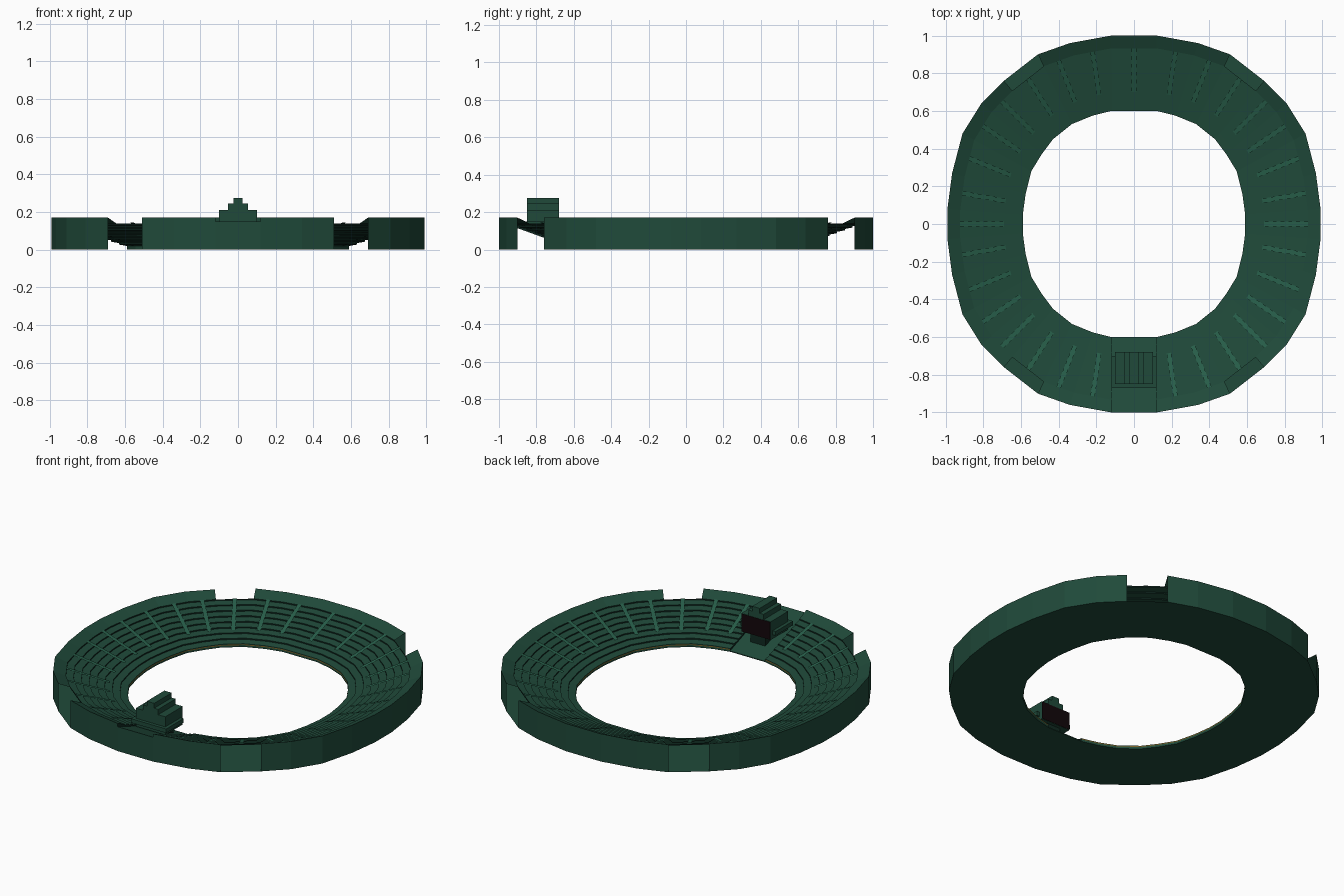
import bpy, bmesh
from mathutils import Vector

if "Cube" in bpy.data.objects:
    bpy.data.objects.remove(bpy.data.objects["Cube"])


def material(name, rgb):
    m = bpy.data.materials.new(name)
    m.diffuse_color = (*rgb, 1)
    m.use_nodes = True
    m.node_tree.nodes["Principled BSDF"].inputs["Base Color"].default_value = m.diffuse_color
    return m


GREEN = material("green", (0.014, 0.068, 0.042))
LIGHT = material("light_green", (0.02, 0.11, 0.066))
DARK = material("dark_green", (0.005, 0.022, 0.015))
GOLD = material("gold", (0.2, 0.12, 0.02))
BLACK = material("screen_black", (0.006, 0.002, 0.003))

# quarter outline: outer and matching inner corners, back centre to right side
OUT = [(.12, 1), (.34, .96), (.51, .9), (.69, .76), (.81, .64), (.91, .48), (.965, .27), (.99, .08)]
INN = [(.12, .6), (.22, .575), (.33, .53), (.43, .45), (.49, .37), (.545, .28), (.575, .16), (.59, .05)]


def full_loop(q):
    half = q + [(x, -y) for x, y in reversed(q)]
    return [Vector((x, y, 0)) for x, y in half + [(-x, y) for x, y in reversed(half)]]


outer, inner = full_loop(OUT), full_loop(INN)
N = len(outer)
CORNERS = (2, 12, 18, 28)      # segments with the outer wall left open
FRONT = 15                     # segment carrying the press box
RIM_T, RIM_Z, TOP = 0.83, 0.14, 0.17


def at(i, t, z):
    p = inner[i % N].lerp(outer[i % N], t)
    return Vector((p.x, p.y, z))


def make(name, quads, mats):
    """quads: list of (points, material slot)"""
    bm = bmesh.new()
    for pts, slot in quads:
        f = bm.faces.new([bm.verts.new(p) for p in pts])
        f.material_index = slot
    bmesh.ops.remove_doubles(bm, verts=bm.verts, dist=1e-5)
    me = bpy.data.meshes.new(name)
    bm.to_mesh(me)
    bm.free()
    for m in mats:
        me.materials.append(m)
    ob = bpy.data.objects.new(name, me)
    bpy.context.collection.objects.link(ob)
    return ob


def box(name, x0, x1, y0, y1, z0, z1, mat):
    bpy.ops.mesh.primitive_cube_add(size=1, location=((x0 + x1) / 2, (y0 + y1) / 2, (z0 + z1) / 2))
    ob = bpy.context.object
    ob.name = name
    ob.scale = (x1 - x0, y1 - y0, z1 - z0)
    ob.data.materials.append(mat)
    return ob


# terrace profile: gently sloped tread, then a riser
STEPS = 8
profile = [(0, 0.0), (0, 0.02)]
for k in range(STEPS):
    t1 = RIM_T * (k + 1) / STEPS
    z0 = 0.02 + (RIM_Z - 0.02) * k / STEPS
    z1 = 0.02 + (RIM_Z - 0.02) * (k + 1) / STEPS
    profile += [(t1, z0 + (z1 - z0) * 0.5), (t1, z1)]


def ramp_z(t):
    return 0.005 + 0.145 * t


# seating bowl, rim, outer wall and floor, one segment at a time
bowl, rim, wall, floor = [], [], [], []
for i in range(N):
    j = i + 1
    floor.append(([at(i, 0, 0), at(i, 1, 0), at(j, 1, 0), at(j, 0, 0)], 0))
    if i == FRONT:
        continue
    for k, ((ta, za), (tb, zb)) in enumerate(zip(profile, profile[1:])):
        slot = 1 if (ta == tb and k > 0) else 0
        bowl.append(([at(i, ta, za), at(i, tb, zb), at(j, tb, zb), at(j, ta, za)], slot))
    if i not in CORNERS:
        rim.append(([at(i, RIM_T, RIM_Z), at(i, 1, TOP), at(j, 1, TOP), at(j, RIM_T, RIM_Z)], 0))
        wall.append(([at(i, 1, 0), at(j, 1, 0), at(j, 1, TOP), at(i, 1, TOP)], 0))
make("terraces", bowl, [GREEN, DARK])
make("upper_rim", rim, [GREEN])
make("outer_wall", wall, [GREEN])
make("floor", floor, [GREEN])

# lowered front bay: smooth ramp, low wall and side cheeks
bay = []
a, b = FRONT, FRONT + 1
bay.append(([at(a, 0, ramp_z(0)), at(a, 1, ramp_z(1)), at(b, 1, ramp_z(1)), at(b, 0, ramp_z(0))], 0))
bay.append(([at(a, 1, 0), at(b, 1, 0), at(b, 1, ramp_z(1)), at(a, 1, ramp_z(1))], 0))
bay.append(([at(a, 0, 0), at(a, 0, ramp_z(0)), at(b, 0, ramp_z(0)), at(b, 0, 0)], 0))
side = [p for p in profile[1:]] + [(1, TOP)]
for c in (a, b):
    for (ta, za), (tb, zb) in zip(side, side[1:]):
        if tb > ta:
            bay.append(([at(c, ta, ramp_z(ta)), at(c, tb, ramp_z(tb)), at(c, tb, zb), at(c, ta, za)], 1))
make("front_bay", bay, [GREEN, DARK])

# radial aisles laid over the steps
aisles = []
for i in range(N):
    if i == FRONT:
        continue
    j = i + 1

    def mid(t, s, z):
        c = (at(i, t, z) + at(j, t, z)) / 2
        d = (at(j, t, z) - at(i, t, z)).normalized()
        return c + d * s * 0.012

    t0, t1 = RIM_T * 0.3, RIM_T
    z0, z1 = 0.02 + 0.12 * 0.3 + 0.004, RIM_Z + 0.004
    aisles.append(([mid(t0, -1, z0), mid(t1, -1, z1), mid(t1, 1, z1), mid(t0, 1, z0)], 0))
make("aisles", aisles, [LIGHT])

# gold band around the pitch-side wall
band = []
for i in range(N):
    if i != FRONT:
        band.append(([at(i, -0.004, 0.012), at(i + 1, -0.004, 0.012),
                      at(i + 1, -0.004, 0.017), at(i, -0.004, 0.017)], 0))
make("pitch_side_band", band, [GOLD])

# press box with stepped roof and dark window wall
box("press_box_base", -.12, .12, -.87, -.70, .125, .15, GREEN)
box("press_box", -.1, .1, -.85, -.68, .10, .212, GREEN)
box("press_box_roof_lower", -.052, .052, -.85, -.68, .212, .245, GREEN)
box("press_box_roof_upper", -.025, .025, -.85, -.68, .245, .275, GREEN)
box("press_box_screen", -.098, .098, -.681, -.678, .102, .21, BLACK)
box("press_box_support", -.05, .05, -.76, -.70, .04, .10, DARK)
